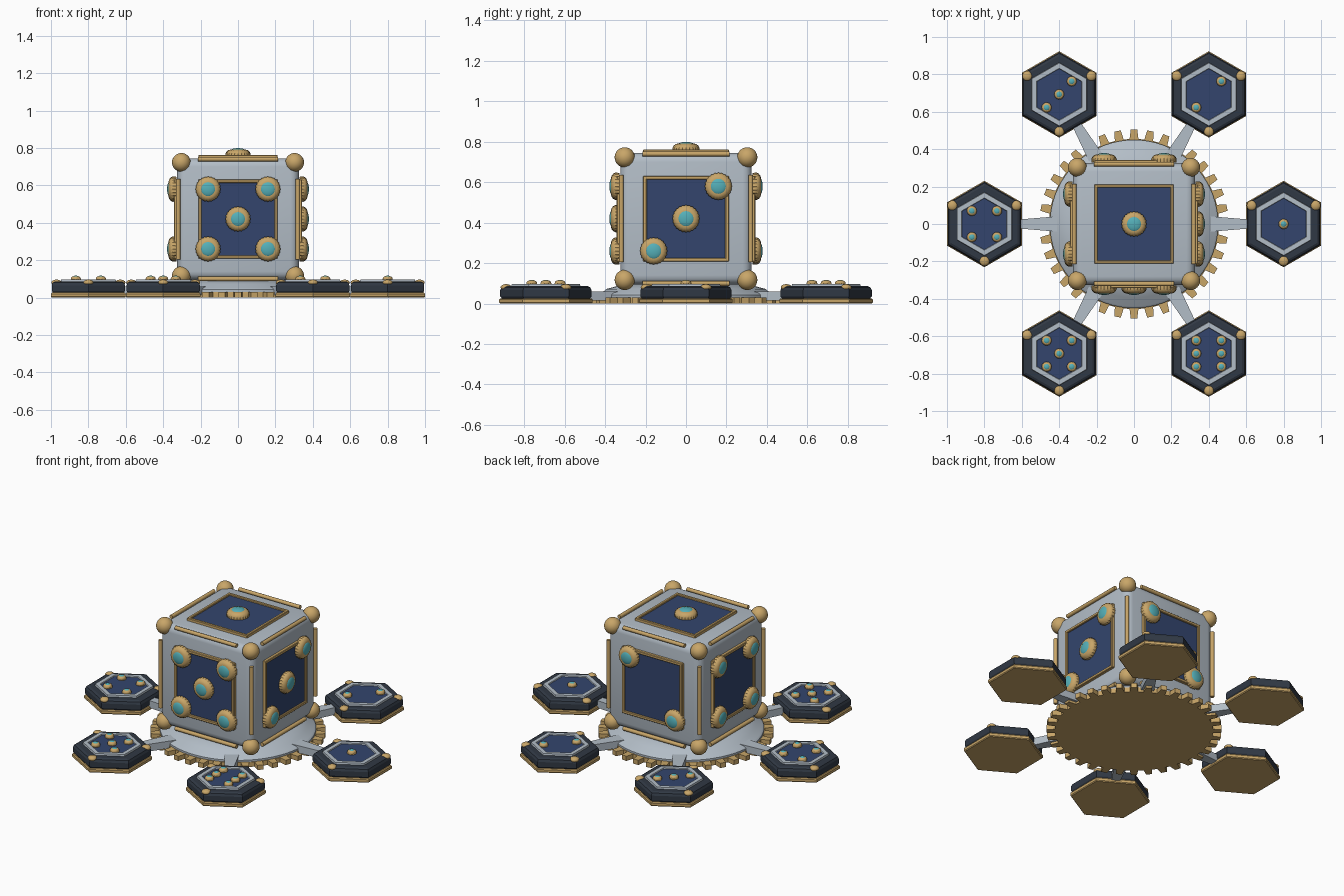
import bpy
import bmesh
from math import pi, sin, cos, radians
from mathutils import Matrix, Vector
from itertools import product

if "Cube" in bpy.data.objects:
    bpy.data.objects.remove(bpy.data.objects["Cube"])


def material(name, rgb):
    m = bpy.data.materials.new(name)
    m.use_nodes = True
    m.diffuse_color = (*rgb, 1)
    m.node_tree.nodes["Principled BSDF"].inputs["Base Color"].default_value = (*rgb, 1)
    return m


SILVER = material("silver", (0.45, 0.51, 0.57))
GOLD = material("brass", (0.58, 0.38, 0.14))
BLUE = material("navy blue", (0.033, 0.06, 0.155))
TEAL = material("teal glass", (0.09, 0.43, 0.48))
DARK = material("dark slate", (0.03, 0.04, 0.058))


def make_mesh(name, bm, mat):
    bmesh.ops.recalc_face_normals(bm, faces=bm.faces)
    me = bpy.data.meshes.new(name)
    bm.to_mesh(me)
    bm.free()
    me.materials.append(mat)
    return me


def place(name, me, matrix=Matrix(), smooth=True):
    ob = bpy.data.objects.new(name, me)
    bpy.context.collection.objects.link(ob)
    ob.matrix_world = matrix
    if smooth:
        bpy.ops.object.select_all(action="DESELECT")
        ob.select_set(True)
        bpy.context.view_layer.objects.active = ob
        bpy.ops.object.shade_smooth_by_angle(angle=radians(35))
    return ob


def lathe(name, profile, segs, mat, ring=False, scallop=0.0):
    """Turn (radius, height) points around z; ring joins last point to first."""
    bm = bmesh.new()
    rows = []
    for r, z in profile:
        row = []
        for i in range(segs):
            a = pi / 2 + 2 * pi * i / segs
            k = r * (1 - scallop * (i % 2))
            row.append(bm.verts.new((k * cos(a), k * sin(a), z)))
        rows.append(row)
    for lo, hi in zip(rows, rows[1:] + ([rows[0]] if ring else [])):
        for i in range(segs):
            j = (i + 1) % segs
            bm.faces.new((lo[i], lo[j], hi[j], hi[i]))
    if not ring:
        bm.faces.new(rows[0])
        bm.faces.new(rows[-1])
    return make_mesh(name, bm, mat)


def prism(name, points, z0, z1, mat):
    bm = bmesh.new()
    face = bm.faces.new([bm.verts.new((x, y, z0)) for x, y in points])
    top = bmesh.ops.extrude_face_region(bm, geom=[face])["geom"]
    bmesh.ops.translate(bm, vec=(0, 0, z1 - z0),
                        verts=[v for v in top if isinstance(v, bmesh.types.BMVert)])
    return make_mesh(name, bm, mat)


def box(name, size, mat, bevel=0.0, segs=1):
    bm = bmesh.new()
    bmesh.ops.create_cube(bm, size=1)
    bmesh.ops.scale(bm, vec=size, verts=bm.verts)
    if bevel:
        bmesh.ops.bevel(bm, geom=bm.edges[:], offset=bevel, segments=segs,
                        profile=0.5, affect="EDGES")
    return make_mesh(name, bm, mat)


def ball(name, radius, mat, flat=1.0):
    bm = bmesh.new()
    bmesh.ops.create_uvsphere(bm, u_segments=24, v_segments=14, radius=radius)
    bmesh.ops.scale(bm, vec=(1, 1, flat), verts=bm.verts)
    return make_mesh(name, bm, mat)


move = Matrix.Translation

# Pip layouts on a unit square, by count
DIAG = [(1, 1), (-1, -1)]
CORNERS = DIAG + [(-1, 1), (1, -1)]
PIPS = {1: [(0, 0)], 2: DIAG, 3: DIAG + [(0, 0)], 4: CORNERS,
        5: CORNERS + [(0, 0)], 6: CORNERS + [(-1, 0), (1, 0)]}

# Pip: scalloped brass setting with a teal dome
setting = lathe("pip_setting", [(0.066, 0), (0.068, 0.018), (0.062, 0.03),
                                (0.052, 0.038), (0.042, 0.041)], 48, GOLD, scallop=0.05)
gem = ball("pip_gem", 0.042, TEAL, 0.36)


def add_pip(name, matrix):
    place(name + "_setting", setting, matrix)
    place(name + "_gem", gem, matrix @ move((0, 0, 0.034)))


# Gear base and dished hub
teeth = 36
outline = []
for t in range(teeth):
    for da, r in ((-0.3, 0.455), (-0.2, 0.505), (0.2, 0.505), (0.3, 0.455)):
        a = 2 * pi * (t + da) / teeth
        outline.append((r * cos(a), r * sin(a)))
place("gear_base", prism("gear_base", outline, 0, 0.03, GOLD), smooth=False)
place("hub_dish", lathe("hub_dish", [(0.45, 0.025), (0.45, 0.042), (0.44, 0.052),
                                     (0.405, 0.062), (0.395, 0.072), (0.3, 0.097)], 72, SILVER))

# Cube body
HALF, MID = 0.325, 0.42
centre = move((0, 0, MID))
place("cube_body", box("cube_body", (2 * HALF,) * 3, SILVER, 0.045, 4), centre)

# Corner caps
cap = ball("corner_cap", 0.05, GOLD)
for s in product((-1, 1), repeat=3):
    place("corner_cap", cap, centre @ move(Vector(s) * 0.303))

# Trim rods along the twelve edges
rod = lathe("edge_rod", [(0.012, -0.215), (0.012, 0.215)], 12, GOLD)
turns = (Matrix.Rotation(pi / 2, 4, "Y"), Matrix.Rotation(pi / 2, 4, "X"), Matrix())
for axis, (a, b) in product(range(3), product((-0.32, 0.32), repeat=2)):
    offset = [a, b]
    offset.insert(axis, 0)
    place("edge_rod", rod, centre @ move(offset) @ turns[axis])

# Framed panels with pips: name, across, up, count, mirrored
faces = [("front", (1, 0, 0), (0, 0, 1), 5, 1), ("left", (0, 1, 0), (0, 0, 1), 3, 1),
         ("back", (-1, 0, 0), (0, 0, 1), 2, -1), ("right", (0, -1, 0), (0, 0, 1), 4, 1),
         ("top", (1, 0, 0), (0, 1, 0), 1, 1)]
panel = box("panel", (0.4, 0.4, 0.016), BLUE)
bar = box("frame_bar", (0.424, 0.018, 0.036), GOLD, 0.003)
for name, across, up, count, flip in faces:
    u, v = Vector(across), Vector(up)
    turn = Matrix((u, v, u.cross(v))).transposed().to_4x4()
    face = centre @ turn @ move((0, 0, HALF))
    place(name + "_panel", panel, face, False)
    for k in range(4):
        place(name + "_frame", bar,
              face @ Matrix.Rotation(k * pi / 2, 4, "Z") @ move((0, 0.203, 0)), False)
    for x, y in PIPS[count]:
        add_pip(name + "_pip", face @ move((0.16 * x * flip, 0.16 * y, 0.005)))

# Hexagonal tiles on tapered spokes
base = lathe("tile_base", [(0.226, 0), (0.231, 0.005), (0.231, 0.02), (0.226, 0.026)], 6, GOLD)
body = lathe("tile_body", [(0.218, 0.025), (0.226, 0.036), (0.226, 0.066),
                           (0.219, 0.08), (0.205, 0.087)], 6, DARK)
rim = lathe("tile_rim", [(0.172, 0.08), (0.168, 0.098), (0.14, 0.098), (0.132, 0.08)],
            6, SILVER, ring=True)
inlay = lathe("tile_inlay", [(0.138, 0.08), (0.138, 0.092)], 6, BLUE)
stud = ball("tile_stud", 0.027, GOLD, 0.6)
spoke = prism("spoke", [(0.4, -0.042), (0.64, -0.022), (0.64, 0.022), (0.4, 0.042)],
              0.014, 0.06, SILVER)
for i in range(6):
    a = i * pi / 3
    place("spoke", spoke, Matrix.Rotation(a, 4, "Z"), False)
    tile = move((0.8 * cos(a), 0.8 * sin(a), 0))
    for me in (base, body, rim, inlay):
        place(me.name, me, tile, False)
    for k in range(3):
        b = radians(30 + 120 * k)
        place("tile_stud", stud, tile @ move((0.197 * cos(b), 0.197 * sin(b), 0.08)))
    for x, y in PIPS[i + 1]:
        add_pip("tile_pip", tile @ move((0.067 * x, 0.07 * y, 0.09)) @ Matrix.Scale(0.4, 4)
                @ Matrix.Diagonal((1, 1, 1.4, 1)))
